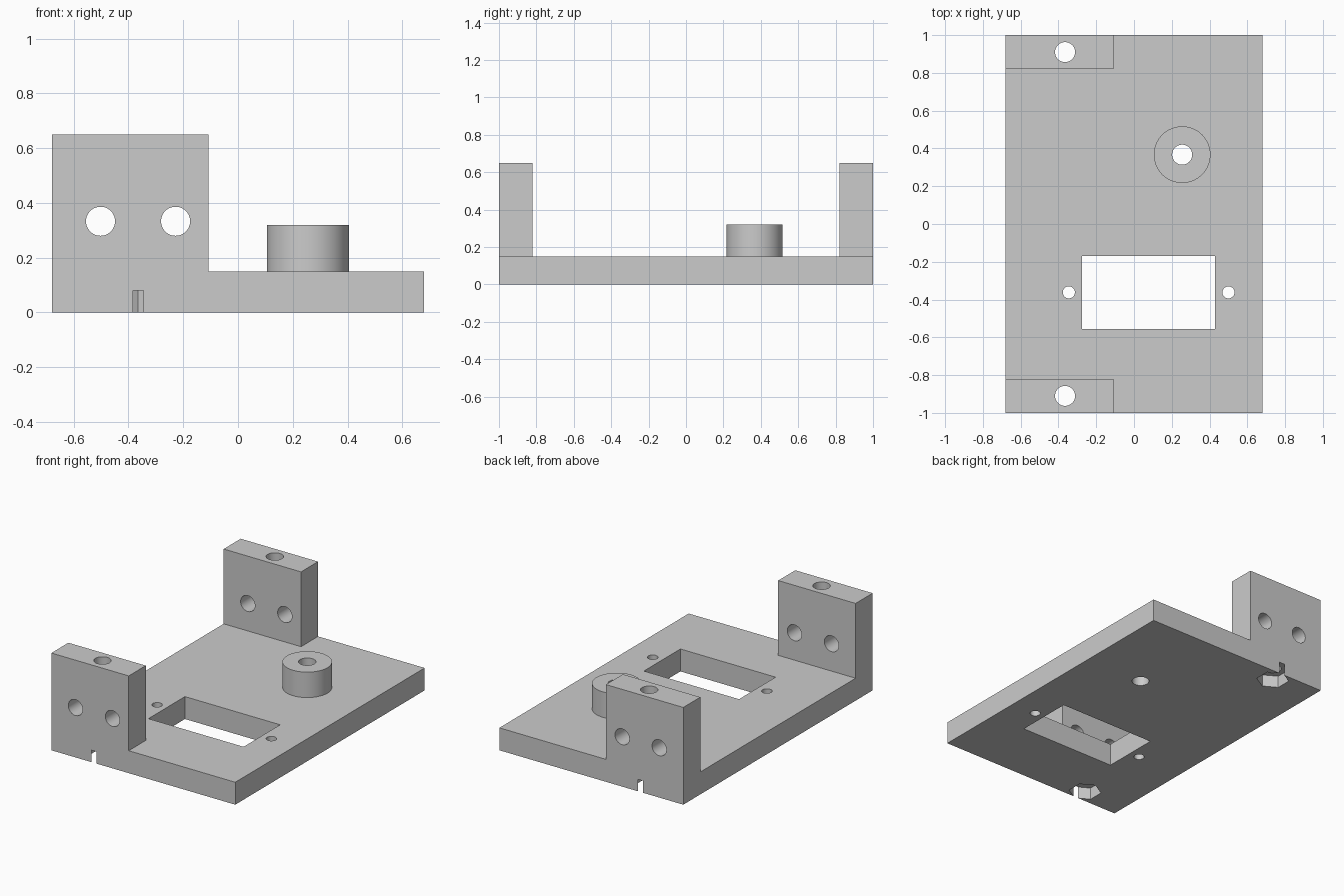
import bpy
import bmesh
from math import pi, radians
from mathutils import Matrix

cube = bpy.data.objects.get("Cube")
if cube:
    bpy.data.objects.remove(cube, do_unlink=True)

# Main dimensions
HALF_X, HALF_Y = 0.68, 1.0
PLATE_TOP, POST_TOP = 0.15, 0.65
POST_X, POST_Y = -0.108, 0.82
HOLE_R = 0.053
BOLT_X, BOLT_Y = -0.365, 0.91

grey = bpy.data.materials.new("plain grey")
grey.use_nodes = True
GREY = (0.6, 0.6, 0.6, 1)
grey.diffuse_color = GREY
grey.node_tree.nodes["Principled BSDF"].inputs["Base Color"].default_value = GREY


def make_object(name, bm):
    bmesh.ops.recalc_face_normals(bm, faces=bm.faces)
    mesh = bpy.data.meshes.new(name)
    bm.to_mesh(mesh)
    bm.free()
    mesh.materials.append(grey)
    obj = bpy.data.objects.new(name, mesh)
    bpy.context.collection.objects.link(obj)
    return obj


def cylinder(name, center, radius, depth, sides=64, rotation=Matrix()):
    bm = bmesh.new()
    bmesh.ops.create_cone(bm, cap_ends=True, segments=sides, radius1=radius,
                          radius2=radius, depth=depth,
                          matrix=Matrix.Translation(center) @ rotation)
    return make_object(name, bm)


def box(name, center, size):
    bm = bmesh.new()
    bmesh.ops.create_cube(bm, size=1, matrix=Matrix.Translation(center)
                          @ Matrix.Diagonal((*size, 1)))
    return make_object(name, bm)


def raise_faces(bm, faces, height, keep=False):
    result = bmesh.ops.extrude_face_region(bm, geom=faces, use_keep_orig=keep)["geom"]
    verts = [g for g in result if isinstance(g, bmesh.types.BMVert)]
    bmesh.ops.translate(bm, verts=verts, vec=(0, 0, height))
    if not keep:
        bmesh.ops.delete(bm, geom=[f for f in faces if f.is_valid], context="FACES")
    return [g for g in result if isinstance(g, bmesh.types.BMFace)]


# Plate with two upright posts, raised from one floor grid
bm = bmesh.new()
rows = [[bm.verts.new((x, y, 0)) for x in (-HALF_X, POST_X, HALF_X)]
        for y in (-HALF_Y, -POST_Y, POST_Y, HALF_Y)]
for low, high in zip(rows, rows[1:]):
    for i in range(2):
        bm.faces.new((low[i], low[i + 1], high[i + 1], high[i]))
top = raise_faces(bm, list(bm.faces), PLATE_TOP, keep=True)
corners = [f for f in top if f.calc_center_median().x < POST_X
           and abs(f.calc_center_median().y) > POST_Y]
raise_faces(bm, corners, POST_TOP - PLATE_TOP)
bmesh.ops.recalc_face_normals(bm, faces=bm.faces)
bmesh.ops.dissolve_limit(bm, angle_limit=radians(1), verts=bm.verts, edges=bm.edges)
body = make_object("mounting_plate", bm)


def combine(tool, operation):
    mod = body.modifiers.new(tool.name, "BOOLEAN")
    mod.object, mod.operation, mod.solver = tool, operation, "EXACT"
    bpy.context.view_layer.objects.active = body
    bpy.ops.object.modifier_apply(modifier=mod.name)
    bpy.data.objects.remove(tool, do_unlink=True)


# Round boss and its through hole
combine(cylinder("boss", (0.255, 0.367, 0.2), 0.15, 0.24), "UNION")
combine(cylinder("boss_hole", (0.255, 0.367, 0.2), HOLE_R, 1), "DIFFERENCE")

# Rectangular window with a screw hole at each end
combine(box("window", (0.078, -0.362, 0.1), (0.704, 0.386, 1)), "DIFFERENCE")
for x in (-0.345, 0.5):
    combine(cylinder("screw_hole", (x, -0.362, 0.1), 0.032, 1), "DIFFERENCE")

# Cross holes run through both posts
turn = Matrix.Rotation(pi / 2, 4, "X")
for offset in (-0.137, 0.137):
    combine(cylinder("cross_hole", (BOLT_X + offset, 0, 0.333), HOLE_R, 3,
                     rotation=turn), "DIFFERENCE")

# Upright bolt holes with hexagonal nut pockets that break the end walls
for y in (-BOLT_Y, BOLT_Y):
    combine(cylinder("bolt_hole", (BOLT_X, y, 0.3), HOLE_R, 2), "DIFFERENCE")
    combine(cylinder("nut_pocket", (BOLT_X, y, 0), 0.101, 0.16, sides=6),
            "DIFFERENCE")

body.select_set(True)
bpy.context.view_layer.objects.active = body
bpy.ops.object.shade_smooth_by_angle(angle=radians(30))
